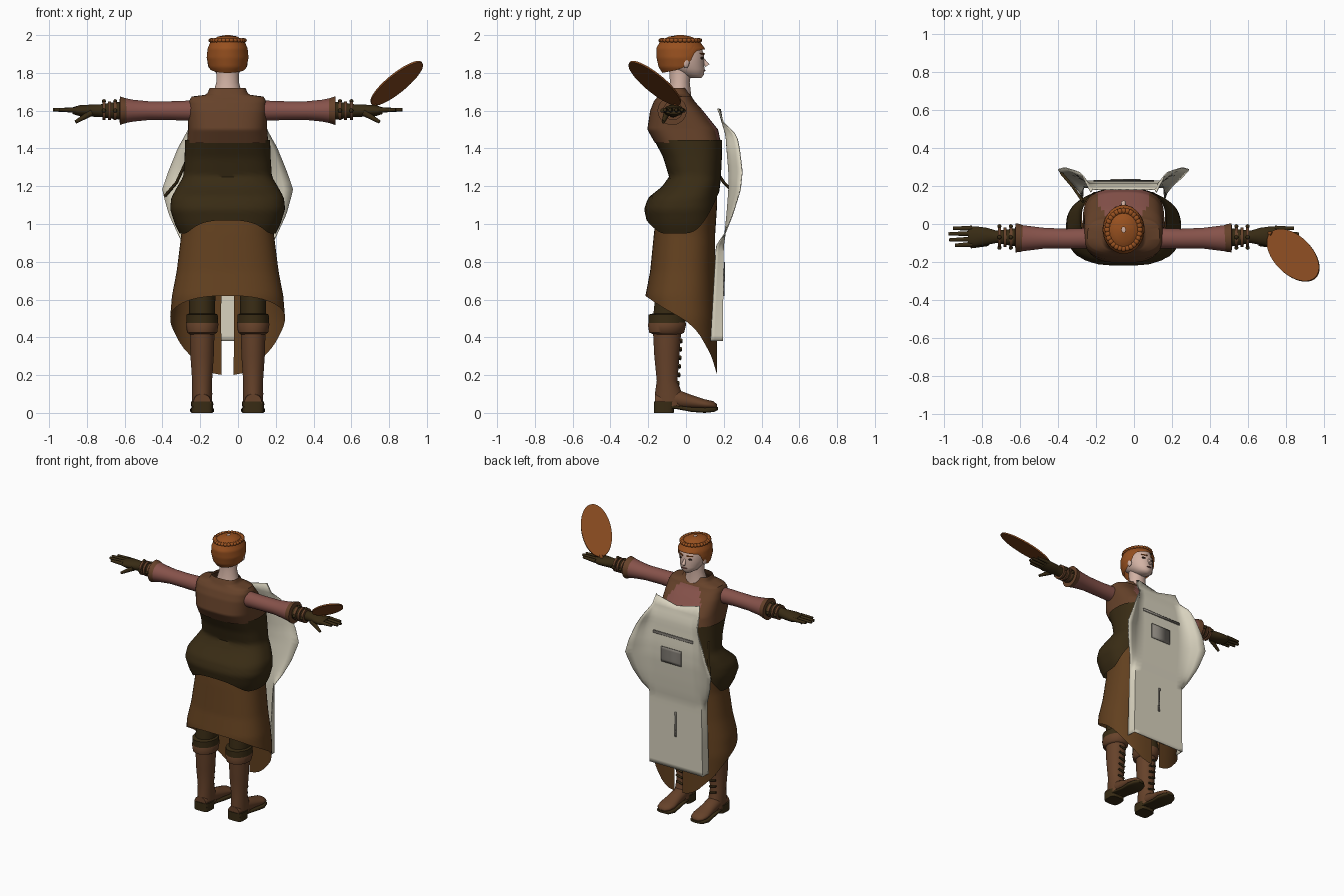
import bpy, bmesh, math
from mathutils import Vector, Matrix

cube = bpy.data.objects.get("Cube")
if cube:
    bpy.data.objects.remove(cube)

CX = -0.055  # the figure's plane of symmetry


def material(name, hexcode):
    srgb = [int(hexcode[i:i + 2], 16) / 255 for i in (0, 2, 4)]
    lin = [c / 12.92 if c < 0.04 else ((c + 0.055) / 1.055) ** 2.4 for c in srgb]
    m = bpy.data.materials.new(name)
    m.use_nodes = True
    m.diffuse_color = (*lin, 1)
    m.node_tree.nodes["Principled BSDF"].inputs["Base Color"].default_value = (*lin, 1)
    return m


LEATHER = material("brown leather", "66422A")
SKIRT = material("skirt brown", "62401F")
DARK = material("dark olive", "382B14")
SLEEVE = material("dusty rose", "86524A")
SKIN = material("skin", "D2B2A4")
HAIR = material("auburn hair", "97501F")
CREAM = material("cream cloth", "D8D2BE")
GREY = material("grey trim", "858078")
COPPER = material("copper", "85491F")
INK = material("dark detail", "2A1A12")


def finish(name, bm, mats, mirror=False, thick=0.0, x=CX, angle=50):
    mesh = bpy.data.meshes.new(name)
    bm.to_mesh(mesh)
    bm.free()
    ob = bpy.data.objects.new(name, mesh)
    bpy.context.collection.objects.link(ob)
    ob.location.x = x
    for m in mats if isinstance(mats, list) else [mats]:
        mesh.materials.append(m)
    if thick:
        ob.modifiers.new("Thickness", 'SOLIDIFY').thickness = thick
    if mirror:
        ob.modifiers.new("Mirror", 'MIRROR')
    bpy.ops.object.select_all(action='DESELECT')
    ob.select_set(True)
    bpy.context.view_layer.objects.active = ob
    bpy.ops.object.shade_smooth_by_angle(angle=math.radians(angle))
    return ob


def interp(table, t):
    rows = sorted(table)
    if t <= rows[0][0]:
        return rows[0][1:]
    for a, b in zip(rows, rows[1:]):
        if t <= b[0]:
            k = (t - a[0]) / (b[0] - a[0])
            return [p + (q - p) * k for p, q in zip(a[1:], b[1:])]
    return rows[-1][1:]


def upright(a, b, t):
    return (a, b, t)


def sideways(a, b, t):
    return (t, b, 1.6 + a)


def loft(name, table, mats, bottom=None, rows=24, segs=32, power=2.0, cx=0, place=upright,
         cap=True, drop=None, rule=None, **kw):
    """Skin rings (position, half width, near, far); bottom(s) ends each column at its own height."""
    bm = bmesh.new()
    grid = []
    steps = [r[0] for r in table] if bottom is None else range(rows + 1)
    for step in steps:
        ring = []
        for j in range(segs):
            ang = 2 * math.pi * (j + 0.5) / segs
            c, s = math.cos(ang), math.sin(ang)
            t = step if bottom is None else table[0][0] + (bottom(s) - table[0][0]) * step / rows
            hw, lo, hi = interp(table, t)
            a = hw * math.copysign(abs(c) ** (2 / power), c)
            b = (lo + hi) / 2 + (hi - lo) / 2 * math.copysign(abs(s) ** (2 / power), s)
            ring.append(bm.verts.new(place(cx + a, b, t)))
        grid.append(ring)
    for r0, r1 in zip(grid, grid[1:]):
        for j in range(segs):
            k = (j + 1) % segs
            bm.faces.new((r0[j], r0[k], r1[k], r1[j]))
    if cap:
        bm.faces.new(grid[0])
        bm.faces.new(grid[-1])
    bmesh.ops.recalc_face_normals(bm, faces=bm.faces)
    if drop:
        gone = [f for f in bm.faces if drop(f.calc_center_median())]
        bmesh.ops.delete(bm, geom=gone, context='FACES')
    if rule:
        for f in bm.faces:
            f.material_index = rule(f.calc_center_median())
    return finish(name, bm, mats, **kw)


def rods(name, segments, mat, **kw):
    """Tapered rods given as (start, end, start radius, end radius)."""
    bm = bmesh.new()
    for p, q, r0, r1 in segments:
        p, q = Vector(p), Vector(q)
        turn = (q - p).to_track_quat('Z', 'Y').to_matrix().to_4x4()
        bmesh.ops.create_cone(bm, cap_ends=True, segments=10, radius1=r0, radius2=r1,
                              depth=(q - p).length, matrix=Matrix.Translation((p + q) / 2) @ turn)
    return finish(name, bm, mat, **kw)


def blobs(name, items, mat, **kw):
    bm = bmesh.new()
    for centre, size in items:
        bmesh.ops.create_uvsphere(bm, u_segments=14, v_segments=8, radius=1,
                                  matrix=Matrix.Translation(centre) @ Matrix.Diagonal((*size, 1)))
    return finish(name, bm, mat, **kw)


# Vest with an open neckline
vest = [(1.72, .095, -.13, .0), (1.685, .11, -.145, .02), (1.675, .19, -.15, .03), (1.65, .205, -.17, .045),
        (1.6, .21, -.19, .09), (1.5, .21, -.205, .17), (1.43, .215, -.165, .185)]
loft("vest", vest, [LEATHER, SLEEVE], bottom=lambda s: 1.43, rows=32, segs=64, power=3, cap=False,
     rule=lambda c: int(c.y > 0 and c.z < 1.67 and abs(c.x) < .14 - max(0, c.z - 1.56) * .6))

# Corset with scalloped hem
corset = [(1.445, .225, -.168, .192), (1.35, .228, -.12, .19), (1.25, .235, -.09, .185), (1.2, .265, -.125, .18),
          (1.14, .298, -.2, .172), (1.08, .305, -.222, .17), (1.0, .28, -.205, .165), (.94, .25, -.185, .16)]
loft("corset", corset, DARK, segs=64, power=2.6, cap=False,
     bottom=lambda s: 1.02 - .07 * math.sin(math.pi * min(1, 1 + s)) if s < -.5
     else .95 + .22 * max(0, s) ** 2)

# Long skirt, short behind and split in front
skirt = [(1.2, .22, -.08, .165), (1.1, .25, -.15, .165), (.95, .245, -.17, .155), (.75, .27, -.19, .155),
         (.62, .295, -.215, .16), (.5, .305, -.21, .165), (.2, .28, -.2, .165)]
hem = [(-1, .62), (-.1, .52), (.4, .42), (.8, .3), (1, .2)]
loft("skirt", skirt, SKIRT, rows=32, segs=48, power=2.5, cap=False,
     bottom=lambda s: interp(hem, s)[0], drop=lambda c: c.y > 0 and c.z < .8 and abs(c.x) < .02)

# Apron: flat middle with flaring sides; rows are (z, half width, y, wing x, wing y)
apron = [(1.57, .165, .185, .175, .17), (1.47, .18, .215, .22, .27), (1.4, .195, .22, .26, .285),
         (1.28, .2, .23, .31, .30), (1.18, .2, .23, .345, .29), (1.05, .2, .22, .31, .25),
         (.95, .2, .21, .265, .21), (.88, .21, .2, .23, .16), (.38, .215, .195, .22, .13)]


def apron_panel():
    bm = bmesh.new()
    grid = []
    for i in range(41):
        z = 1.57 - 1.19 * i / 40
        w, y, wx, wy = interp(apron, z)
        half = [(w * k / 4, y) for k in range(5)] + [(w + (wx - w) * k / 3, y + (wy - y) * k / 3) for k in (1, 2, 3)]
        line = [(-x, yy) for x, yy in reversed(half[1:])] + half
        grid.append([bm.verts.new((x, yy, z + (.04 * abs(x) / .17 if i == 0 else 0))) for x, yy in line])
    for r0, r1 in zip(grid, grid[1:]):
        for j in range(len(r0) - 1):
            bm.faces.new((r0[j], r0[j + 1], r1[j + 1], r1[j]))
    bmesh.ops.recalc_face_normals(bm, faces=bm.faces)
    finish("apron", bm, CREAM, thick=.006, angle=60)


def apron_plate(name, x0, x1, z0, z1, mat):
    bm = bmesh.new()
    rows = [z0 + (z1 - z0) * i / 6 for i in range(7)]
    grid = [[bm.verts.new((x, interp(apron, z)[1] + .007, z)) for x in (x1, x0)] for z in rows]
    for r0, r1 in zip(grid, grid[1:]):
        bm.faces.new((r0[0], r0[1], r1[1], r1[0]))
    finish(name, bm, mat, thick=.006)


apron_panel()
apron_plate("apron_pocket", -.07, .09, 1.16, 1.27, GREY)
apron_plate("apron_band", -.16, .16, 1.35, 1.368, GREY)
apron_plate("apron_crease", -.008, .004, .62, .8, GREY)
rods("apron_tie", [((-.33, .27, 1.15), (-.27, .2, 1.22), .008, .008),
                   ((-.27, .2, 1.22), (-.215, .12, 1.34), .008, .008)], DARK)

# Neck, head and face
loft("neck", [(1.82, .06, -.09, .03), (1.75, .06, -.085, .02), (1.66, .085, -.11, .03)], SKIN)
loft("head", [(1.99, .04, -.07, .02), (1.95, .08, -.13, .075), (1.9, .09, -.14, .095), (1.86, .088, -.13, .095),
              (1.82, .076, -.08, .098), (1.79, .055, -.03, .095), (1.772, .025, .02, .08)], SKIN, angle=70)
rods("nose", [((0, .085, 1.88), (0, .112, 1.838), .006, .014)], SKIN)
blobs("ears", [((.094, .0, 1.855), (.012, .018, .03))], SKIN, mirror=True)
blobs("eyes", [((.036, .083, 1.878), (.014, .009, .007))], INK, mirror=True)
rods("eyebrows", [((.015, .095, 1.9), (.055, .075, 1.903), .005, .003)], HAIR, mirror=True)
blobs("mouth", [((0, .097, 1.812), (.022, .006, .005))], SLEEVE)

# Cropped hair with a braid round the crown
hair = [(2.0, .01, -.045, -.015), (1.993, .05, -.09, .025), (1.97, .088, -.135, .07), (1.93, .106, -.158, .1),
        (1.88, .111, -.156, .1), (1.83, .1, -.145, .09), (1.8, .08, -.125, .07)]
hairline = [(-1, 1.8), (-.2, 1.815), (.15, 1.83), (.45, 1.87), (.6, 1.915), (1, 1.925)]
loft("hair", hair, HAIR, bottom=lambda s: interp(hairline, s)[0], cap=False, segs=48, angle=70)
braid = []
for i in range(28):
    a = 2 * math.pi * i / 28
    braid.append(((.086 * math.cos(a), -.03 + .1 * math.sin(a), 1.972), (.016, .016, .012)))
blobs("braid", braid, HAIR)

# Sleeves, gloves and fingers
loft("sleeves", [(.16, .055, -.13, -.02), (.3, .05, -.13, -.025), (.42, .05, -.13, -.02), (.5, .058, -.14, -.01),
                 (.54, .066, -.145, -.005)], SLEEVE, place=sideways, mirror=True)
loft("sleeve_cuffs", [(.525, .062, -.14, -.01), (.545, .068, -.148, .0), (.57, .076, -.15, .004),
                      (.572, .05, -.12, -.02)], LEATHER, place=sideways, mirror=True)
loft("gloves", [(.56, .048, -.12, -.02), (.62, .042, -.11, -.03), (.67, .034, -.1, -.035), (.72, .032, -.11, -.02),
                (.78, .03, -.12, -.012), (.82, .018, -.118, -.015)], DARK, place=sideways, mirror=True)
for n, x in enumerate((.595, .625, .655)):
    loft("glove_strap_%d" % n, [(x - .008, .05, -.122, -.018), (x + .008, .05, -.122, -.018)], LEATHER,
         place=sideways, mirror=True)
blobs("strap_buckles", [((x, y, 1.6 + z), (.011, .011, .011)) for x in (.595, .655)
                        for y, z in ((-.125, 0), (-.012, 0), (-.07, .05))], DARK, mirror=True)
fingers = [((.8, y, 1.603), (tip, y * 1.05, 1.605), .014, .009)
           for y, tip in ((-.022, .9), (-.05, .925), (-.08, .92), (-.107, .89))]
rods("fingers", fingers + [((.72, -.1, 1.59), (.805, -.12, 1.54), .018, .009)], DARK, mirror=True)

# Round hand mirror on its short grip
u, v = Vector((.118, -.118, .115)), Vector((.071, .071, 0))
n = u.cross(v).normalized()
mat4 = Matrix((u, v, n)).transposed().to_4x4()
mat4.translation = (.84, -.165, 1.745)
bm = bmesh.new()
bmesh.ops.create_cone(bm, cap_ends=True, segments=40, radius1=1, radius2=1, depth=.01, matrix=mat4)
finish("hand_mirror", bm, COPPER, x=0)
rods("mirror_grip", [((.73, -.055, 1.638), (.7, -.045, 1.605), .012, .012)], COPPER, x=0)

# Legs and boots
LEG = dict(cx=.135, mirror=True)
loft("leggings", [(.9, .075, -.13, .06), (.6, .07, -.165, .0), (.45, .068, -.18, -.02)], DARK, **LEG)
loft("knee_bands", [(.525, .072, -.18, -.015), (.52, .083, -.2, -.005), (.465, .085, -.2, .0),
                    (.46, .07, -.18, -.02)], DARK, **LEG)
loft("boot_cuffs", [(.5, .075, -.185, -.01), (.47, .087, -.203, .002), (.425, .08, -.195, -.01),
                    (.415, .065, -.17, -.03)], LEATHER, **LEG)
loft("boot_shafts", [(.43, .066, -.175, -.025), (.3, .062, -.168, -.035), (.17, .053, -.155, -.045),
                     (.1, .054, -.165, -.02), (.03, .052, -.165, .0)], LEATHER, **LEG)


def forward(a, b, t):
    return (a, t, b)


loft("boot_feet", [(-.165, .045, .02, .1), (-.05, .05, .02, .125), (.03, .052, .02, .095), (.1, .06, .018, .072),
                   (.145, .048, .018, .062), (.165, .02, .025, .045)], LEATHER, place=forward, **LEG)
loft("boot_soles", [(-.16, .05, .025, .04), (-.05, .054, .02, .04), (.03, .055, .005, .03), (.1, .064, .0, .028),
                    (.15, .05, .005, .03), (.17, .02, .015, .032)], DARK, place=forward, power=4, **LEG)
loft("boot_heels", [(.06, .058, -.17, -.06), (0, .056, -.17, -.065)], DARK, power=4, **LEG)
laces = []
for i in range(6):
    z = .15 + .045 * i
    laces.append(((.11, -.04 + .003 * i, z), (.16, -.04 + .003 * i, z + .012), .007, .007))
rods("boot_laces", laces, DARK, mirror=True)
